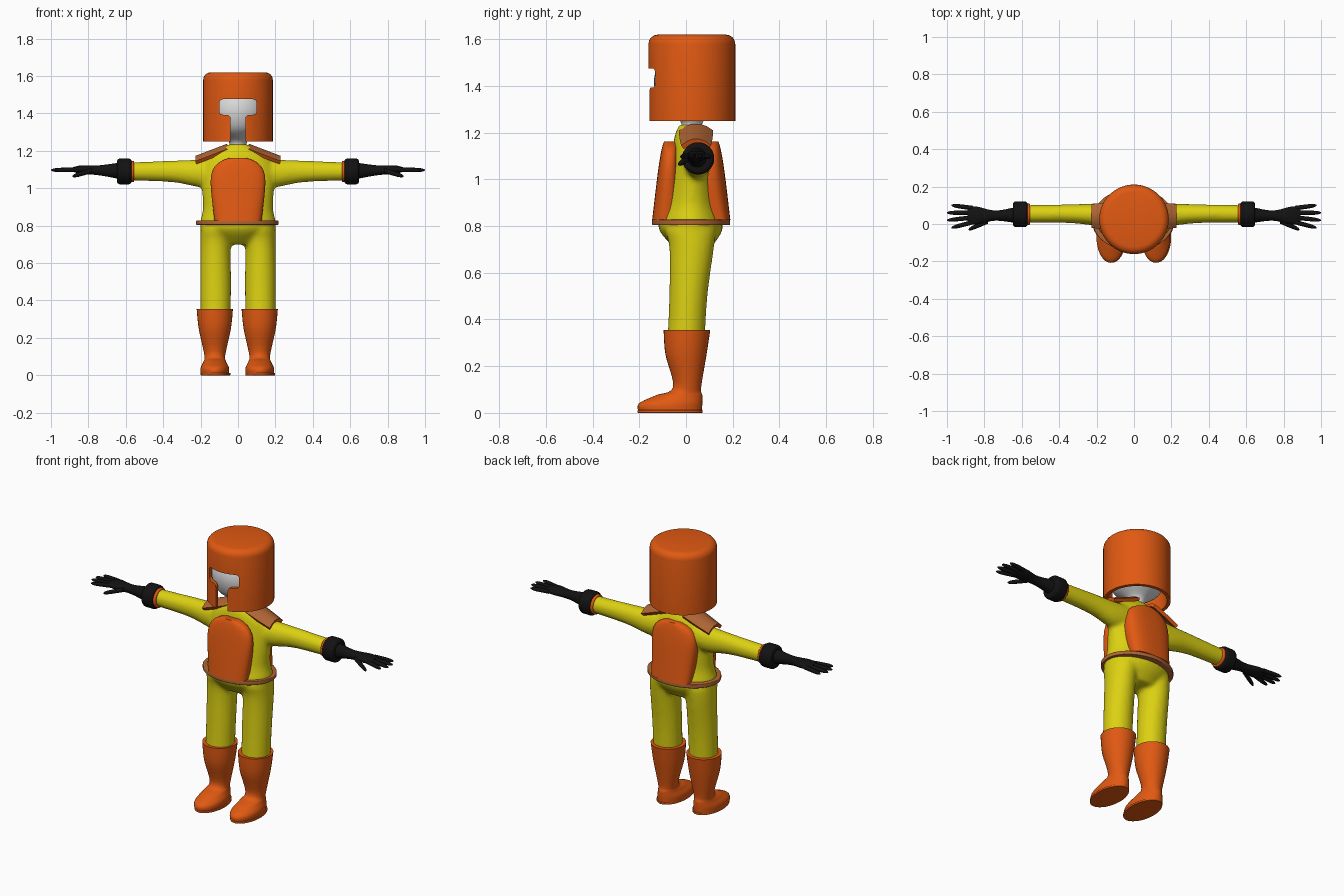
import bpy, bmesh, math
from mathutils import Matrix, Vector

if "Cube" in bpy.data.objects:
    bpy.data.objects.remove(bpy.data.objects["Cube"], do_unlink=True)

SIDES = ((1, "left"), (-1, "right"))


def material(name, *rgb):
    mat = bpy.data.materials.new(name)
    mat.use_nodes = True
    mat.diffuse_color = (*rgb, 1)
    shader = mat.node_tree.nodes["Principled BSDF"]
    shader.inputs["Base Color"].default_value = (*rgb, 1)
    return mat


ORANGE = material("suit orange", 0.75, 0.1, 0.006)
YELLOW = material("suit yellow", 0.72, 0.64, 0.006)
BLACK = material("glove black", 0.006, 0.006, 0.006)
WHITE = material("pale grey", 0.7, 0.7, 0.7)
BROWN = material("leather brown", 0.43, 0.13, 0.035)


def dome(t):
    """Full width that closes in a rounded end as t reaches one."""
    return math.sqrt(1 - t ** 6)


def spline(keys, steps=5):
    """Smooth curve through a few key rings."""
    keys = [Vector(k) for k in keys]
    padded = [keys[0], *keys, keys[-1]]
    rings = []
    for a, b, c, d in zip(padded, padded[1:], padded[2:], padded[3:]):
        for step in range(steps):
            t = step / steps
            turn = (2 * a - 5 * b + 4 * c - d) * t * t
            twist = (3 * b - a - 3 * c + d) * t ** 3
            rings.append(b + ((c - a) * t + turn + twist) / 2)
    return rings + [keys[-1]]


def add_loft(bm, rings, axis="z", side=1, segments=32, power=2):
    """Skin rings of (position, centre a, centre b, radius a, radius b)."""
    loops = []
    for position, centre_a, centre_b, radius_a, radius_b in rings:
        loop = []
        for i in range(segments):
            angle = math.tau * i / segments
            c, s = math.cos(angle), math.sin(angle)
            a = centre_a + radius_a * math.copysign(abs(c) ** (2 / power), c)
            b = centre_b + radius_b * math.copysign(abs(s) ** (2 / power), s)
            x, y, z = (a, b, position) if axis == "z" else (position, a, b)
            loop.append(bm.verts.new((x * side, y, z)))
        loops.append(loop)
    for low, high in zip(loops, loops[1:]):
        for i in range(segments):
            bm.faces.new((low[i - 1], low[i], high[i], high[i - 1]))
    bm.faces.new(loops[0])
    bm.faces.new(loops[-1])


def smooth(ob, angle=40):
    bpy.ops.object.select_all(action="DESELECT")
    bpy.context.view_layer.objects.active = ob
    ob.select_set(True)
    bpy.ops.object.shade_smooth_by_angle(angle=math.radians(angle))


def apply_modifiers(ob, angle):
    bpy.context.view_layer.objects.active = ob
    for modifier in list(ob.modifiers):
        bpy.ops.object.modifier_apply(modifier=modifier.name)
    smooth(ob, angle)


def finish(bm, name, *mats):
    bmesh.ops.recalc_face_normals(bm, faces=bm.faces)
    mesh = bpy.data.meshes.new(name)
    bm.to_mesh(mesh)
    bm.free()
    for mat in mats:
        mesh.materials.append(mat)
    ob = bpy.data.objects.new(name, mesh)
    bpy.context.collection.objects.link(ob)
    smooth(ob)
    return ob


def loft(name, mat, rings, **options):
    bm = bmesh.new()
    add_loft(bm, rings, **options)
    return finish(bm, name, mat)


def puck(name, mat, centre, rx, ry, depth, bevel, axis="z", hollow=False):
    """Round-edged cylinder, open underneath when hollow."""
    bm = bmesh.new()
    bmesh.ops.create_cone(bm, cap_ends=True, segments=64, radius1=rx, radius2=rx, depth=depth)
    if hollow:
        base = [f for f in bm.faces if f.normal.z < -0.9]
        bmesh.ops.delete(bm, geom=base, context="FACES_ONLY")
    bmesh.ops.scale(bm, vec=(1, ry / rx, 1), verts=bm.verts)
    rims = [e for e in bm.edges if not e.is_boundary
            and abs(e.verts[0].co.z - e.verts[1].co.z) < depth / 2]
    bmesh.ops.bevel(bm, geom=rims, offset=bevel, segments=4, profile=0.5, affect="EDGES")
    if axis == "x":
        bm.transform(Matrix.Rotation(math.pi / 2, 4, "Y"))
    bm.transform(Matrix.Translation(centre))
    return finish(bm, name, mat)


# Suit: torso, arms and legs fused into one soft body
bm = bmesh.new()
torso = [(0.7, 0.03, 0.11, 0.07), (0.79, 0.02, 0.2, 0.138), (0.9, 0.02, 0.187, 0.115),
         (1.1, 0.03, 0.195, 0.09), (1.18, 0.025, 0.145, 0.075), (1.235, 0.015, 0.05, 0.045)]
add_loft(bm, spline([(z, 0, y, rx, ry) for z, y, rx, ry in torso]))
arm = [(0.1, 0.045, 1.09, 0.065, 0.08), (0.2, 0.05, 1.08, 0.06, 0.075),
       (0.35, 0.055, 1.09, 0.05, 0.058), (0.58, 0.054, 1.09, 0.047, 0.049)]
leg = [(0.3, 0.12, 0, 0.081, 0.08), (0.5, 0.12, 0.01, 0.083, 0.082),
       (0.7, 0.12, 0.024, 0.082, 0.095), (0.78, 0.11, 0.02, 0.09, 0.11)]
for side, label in SIDES:
    add_loft(bm, spline(arm), axis="x", side=side)
    add_loft(bm, spline(leg), side=side)
body = finish(bm, "suit_body", YELLOW)
fuse = body.modifiers.new("fuse", "REMESH")
fuse.mode = "VOXEL"
fuse.voxel_size = 0.011
body.modifiers.new("soften", "SMOOTH").iterations = 8
apply_modifiers(body, 80)

# Belt
puck("belt", BROWN, (-0.004, 0.022, 0.816), 0.22, 0.167, 0.024, 0.004)


# Chest and back plates share one arched outline
def plate(name, outer, outer_slope, centre, centre_slope, dip):
    rings = []
    for i in range(13):
        t = 0.99 * math.sin(i / 12 * math.pi / 2)
        middle = centre + centre_slope * t - dip * t * (1 - t)
        bulge = abs(outer + outer_slope * t - middle)
        rings.append((0.826 + 0.34 * t, 0, middle,
                      (0.126 + 0.04 * t) * dome(t), bulge * (0.6 + 0.4 * dome(t))))
    loft(name, ORANGE, rings, segments=40, power=2.6)


plate("chest_plate", -0.145, 0.04, -0.085, 0.02, 0)
plate("back_plate", 0.19, -0.04, 0.14, -0.03, 0.09)

for side, label in SIDES:
    # Shoulder pad: curved sheet with an orange rim
    bm = bmesh.new()
    rows = []
    for i in range(5):
        t = i / 4
        half_width = 0.068 - 0.01 * t * t
        rows.append([bm.verts.new((side * (0.055 + 0.17 * t), 0.043 + v * half_width,
                                   1.23 - 0.065 * t - 0.028 * v * v))
                     for v in (-1, -0.6, -0.2, 0.2, 0.6, 1)])
    for near, far in zip(rows, rows[1:]):
        for i in range(len(near) - 1):
            bm.faces.new((near[i], far[i], far[i + 1], near[i + 1]))
    pad = finish(bm, label + "_shoulder_pad", BROWN, ORANGE)
    thick = pad.modifiers.new("thickness", "SOLIDIFY")
    thick.thickness = 0.02
    thick.offset = 0
    thick.material_offset_rim = 1
    apply_modifiers(pad, 30)

    # Boot: foot flowing into a flared shaft, on a thin sole
    boot = [(0, -0.068, 0.075, 0.135), (0.04, -0.066, 0.076, 0.136), (0.075, -0.03, 0.06, 0.1),
            (0.11, 0.005, 0.056, 0.06), (0.25, 0, 0.086, 0.088), (0.355, 0.004, 0.097, 0.1)]
    loft(label + "_boot", ORANGE,
         spline([(z, 0.12 - side * 0.004, y, rx, ry) for z, y, rx, ry in boot]), side=side)
    puck(label + "_sole", ORANGE, (0.12 * side, -0.068, 0.006), 0.079, 0.139, 0.012, 0.002)

    # Glove: sleeve ring, padded cuff, then palm with thumb and fingers
    puck(label + "_sleeve_ring", ORANGE, (0.57 * side, 0.052, 1.09), 0.057, 0.057, 0.03, 0.006, "x")
    puck(label + "_cuff", BLACK, (0.608 * side, 0.052, 1.09), 0.069, 0.069, 0.08, 0.018, "x")
    bm = bmesh.new()
    palm = [(0.62, 0.048, 1.093, 0.045, 0.046), (0.74, 0.045, 1.096, 0.027, 0.027),
            (0.84, 0.045, 1.1, 0.048, 0.022), (0.89, 0.046, 1.1, 0.042, 0.01)]
    add_loft(bm, spline(palm), axis="x", side=side)
    digits = [((0.78, 0.015, 1.095), (0.885, -0.03, 1.064), 0.013)]
    for i in range(4):
        reach = 1.003 - 0.012 * (i - 1.5) ** 2
        digits.append(((0.86, 0.01 + 0.025 * i, 1.1), (reach, 0.04 * i - 0.02, 1.097), 0.012))
    for root, tip, radius in digits:
        rings = []
        for i in range(9):
            t = 0.99 * math.sin(i / 8 * math.pi / 2)
            point = Vector(root).lerp(Vector(tip), t)
            rings.append((*point, radius * dome(t), radius * dome(t)))
        add_loft(bm, rings, axis="x", side=side, segments=12)
    finish(bm, label + "_glove", BLACK)

# Head and neck
head = [(1.2, 0.05), (1.25, 0.05), (1.32, 0.135), (1.43, 0.162), (1.55, 0.12)]
loft("head", WHITE, spline([(z, 0, 0.025, r, r) for z, r in head]), segments=40)

# Helmet shell with a T-shaped face opening
helmet = puck("helmet", ORANGE, (0, 0.025, 1.435), 0.186, 0.186, 0.37, 0.04, hollow=True)
shell = helmet.modifiers.new("shell", "SOLIDIFY")
shell.thickness = 0.02
shell.offset = -1
half = [(0.04, 1.2), (0.04, 1.393), (0.1, 1.393), (0.1, 1.476)]
outline = half + [(-x, z) for x, z in reversed(half)]
bm = bmesh.new()
face = bm.faces.new([bm.verts.new((x, -0.3, z)) for x, z in outline])
sweep = bmesh.ops.extrude_face_region(bm, geom=[face], use_keep_orig=True)
moved = [v for v in sweep["geom"] if isinstance(v, bmesh.types.BMVert)]
bmesh.ops.translate(bm, vec=(0, 0.25, 0), verts=moved)
corners = [e for e in bm.edges if abs(e.verts[0].co.y - e.verts[1].co.y) > 0.1]
bmesh.ops.bevel(bm, geom=corners, offset=0.02, segments=4, profile=0.5, affect="EDGES")
cutter = finish(bm, "face_opening_cutter", ORANGE)
cutter.hide_render = True
opening = helmet.modifiers.new("face opening", "BOOLEAN")
opening.solver = "EXACT"
opening.object = cutter
apply_modifiers(helmet, 35)
bpy.data.objects.remove(cutter, do_unlink=True)
